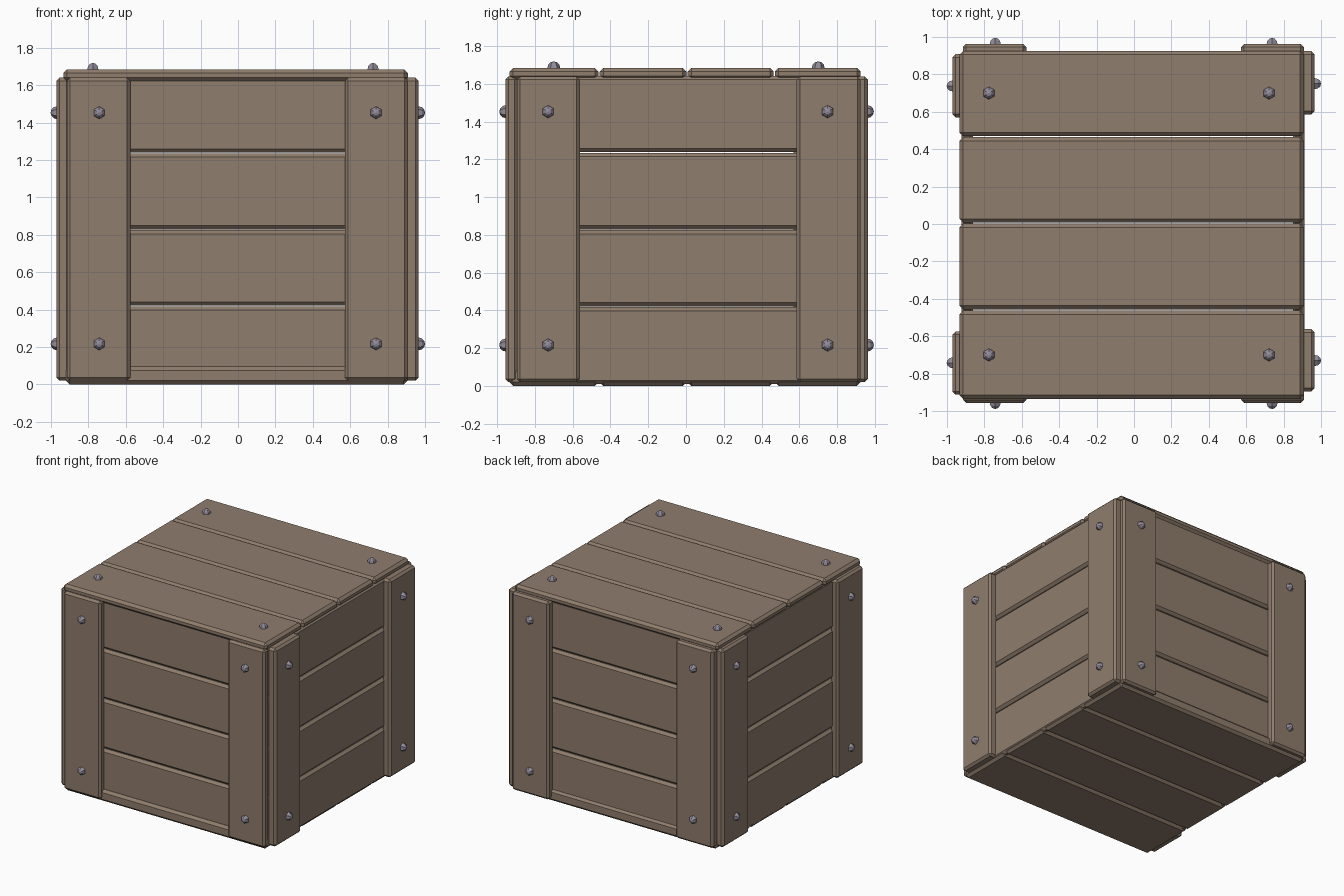
import bpy
import bmesh
from mathutils import Vector, Matrix

if "Cube" in bpy.data.objects:
    bpy.data.objects.remove(bpy.data.objects["Cube"])


def material(name, color):
    m = bpy.data.materials.new(name)
    m.diffuse_color = color
    m.use_nodes = True
    m.node_tree.nodes["Principled BSDF"].inputs["Base Color"].default_value = m.diffuse_color
    return m


WOOD = material("wood", (0.275, 0.205, 0.153, 1))
METAL = material("metal", (0.29, 0.26, 0.32, 1))


def finish(bm, name, mat):
    mesh = bpy.data.meshes.new(name)
    bm.to_mesh(mesh)
    bm.free()
    mesh.materials.append(mat)
    ob = bpy.data.objects.new(name, mesh)
    bpy.context.collection.objects.link(ob)
    return ob


def plank(name, x, y, z, bevel=0.02):
    """Chamfered board given as (min, max) on each axis."""
    lo, hi = Vector((x[0], y[0], z[0])), Vector((x[1], y[1], z[1]))
    bm = bmesh.new()
    bmesh.ops.create_cube(bm, size=1)
    bmesh.ops.scale(bm, vec=hi - lo, verts=bm.verts)
    bmesh.ops.translate(bm, vec=(lo + hi) / 2, verts=bm.verts)
    bmesh.ops.bevel(bm, geom=bm.edges[:], offset=bevel, segments=1, affect='EDGES')
    return finish(bm, name, WOOD)


def nail(name, pos, normal):
    """Low-poly six-sided dome head."""
    bm = bmesh.new()
    rot = Vector(normal).to_track_quat('Z', 'Y').to_matrix().to_4x4()
    bmesh.ops.create_uvsphere(bm, u_segments=6, v_segments=6, radius=0.034,
                              matrix=Matrix.Translation(pos) @ rot)
    return finish(bm, name, METAL)


# lid and floor boards, running along x
rows = [(-0.935, -0.46), (-0.46, 0.005), (0.005, 0.467), (0.467, 0.925)]
for i, (a, b) in enumerate(rows):
    y = (a + 0.003 * (i > 0), b - 0.003 * (i < 3))
    plank(f"lid_board_{i}", (-0.934, 0.908), y, (1.622, 1.685))
    plank(f"floor_board_{i}", (-0.92, 0.905), y, (0.0, 0.095))

# wall boards, stacked in four courses
courses = [(0.008, 0.42), (0.42, 0.827), (0.827, 1.237), (1.237, 1.645)]
for i, (a, b) in enumerate(courses):
    z = (a + 0.002, b - 0.002)
    zf = (max(z[0], 0.04), z[1])
    plank(f"front_board_{i}", (-0.90, 0.89), (-0.912, -0.85), zf)
    plank(f"back_board_{i}", (-0.90, 0.89), (0.85, 0.908), zf)
    plank(f"left_board_{i}", (-0.922, -0.86), (-0.90, 0.90), z)
    plank(f"right_board_{i}", (0.85, 0.912), (-0.90, 0.90), z)

# corner battens, two on each wall
POST_Z = (0.02, 1.64)
for tag, x in (("left", (-0.915, -0.576)), ("right", (0.572, 0.908))):
    plank(f"front_batten_{tag}", x, (-0.957, -0.89), POST_Z, 0.017)
    plank(f"back_batten_{tag}", x, (0.89, 0.963), POST_Z, 0.017)
for tag, yl, yr in (("front", (-0.912, -0.575), (-0.895, -0.562)),
                    ("back", (0.57, 0.908), (0.586, 0.924))):
    plank(f"left_batten_{tag}", (-0.971, -0.90), yl, POST_Z, 0.017)
    plank(f"right_batten_{tag}", (0.89, 0.966), yr, POST_Z, 0.017)

# nail heads on the battens and lid corners
for i, z in enumerate((0.217, 1.453)):
    for j, s in enumerate((-0.742, 0.738)):
        nail(f"front_nail_{i}{j}", (s, -0.955, z), (0, -1, 0))
        nail(f"back_nail_{i}{j}", (s, 0.961, z), (0, 1, 0))
        nail(f"left_nail_{i}{j}", (-0.968, s, z), (-1, 0, 0))
        nail(f"right_nail_{i}{j}", (0.966, s + 0.012, z), (1, 0, 0))
for i, x in enumerate((-0.776, 0.722)):
    for j, y in enumerate((-0.70, 0.70)):
        nail(f"lid_nail_{i}{j}", (x, y, 1.685), (0, 0, 1))
